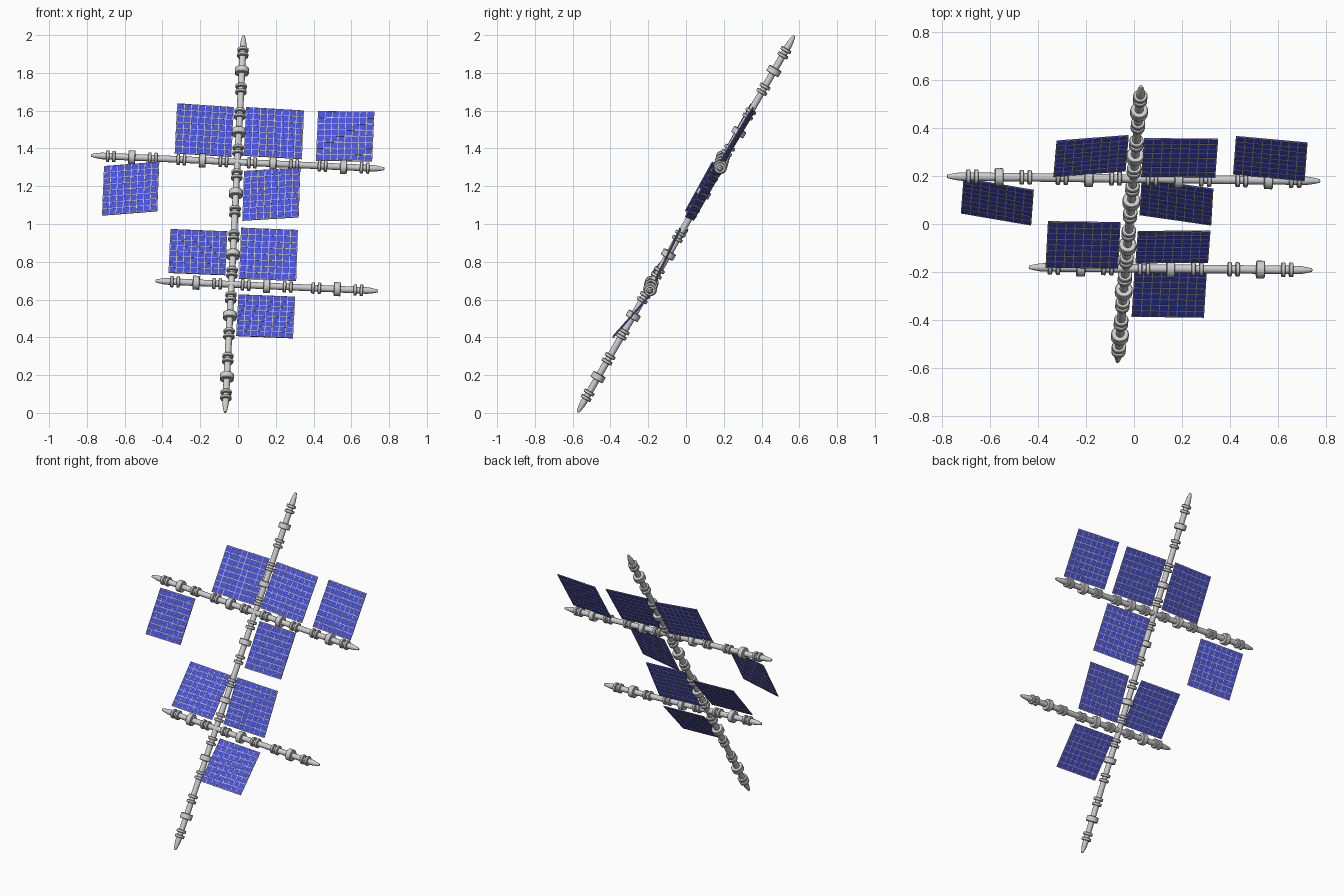
import bpy, bmesh, math
from mathutils import Vector

if "Cube" in bpy.data.objects:
    bpy.data.objects.remove(bpy.data.objects["Cube"])


def material(name, rgb):
    m = bpy.data.materials.new(name)
    m.diffuse_color = (*rgb, 1)
    m.use_nodes = True
    m.node_tree.nodes["Principled BSDF"].inputs["Base Color"].default_value = m.diffuse_color
    return m


GREY = material("boom grey", (0.62, 0.62, 0.62))
BLUE = material("cell blue", (0.065, 0.085, 0.70))
CREAM = material("grid cream", (0.62, 0.58, 0.40))


def finish(name, bm, mats, smooth=False):
    bmesh.ops.recalc_face_normals(bm, faces=bm.faces)
    me = bpy.data.meshes.new(name)
    bm.to_mesh(me)
    bm.free()
    ob = bpy.data.objects.new(name, me)
    bpy.context.collection.objects.link(ob)
    for m in mats:
        me.materials.append(m)
    if smooth:
        bpy.ops.object.select_all(action='DESELECT')
        ob.select_set(True)
        bpy.context.view_layer.objects.active = ob
        bpy.ops.object.shade_smooth_by_angle(angle=math.radians(35))
    return ob


def boom(name, a, b, count, sides=20):
    """Lathed boom: pointed tips, each section has a barrel and two ring pairs."""
    a, b = Vector(a), Vector(b)
    length, r, pitch = (b - a).length, 0.0175, 0.374
    tip = [(0, 0), (0.007, 0.001), (0.012, 0.022), (0.016, 0.045), (r, 0.060)]
    prof = [(x, z - length / 2) for x, z in tip]
    for i in range(count):
        c = (i - (count - 1) / 2) * pitch
        for off, rad, half in ((-0.128, 0.030, 0.009), (-0.095, 0.030, 0.009),
                               (0, 0.037, 0.018),
                               (0.095, 0.030, 0.009), (0.128, 0.030, 0.009)):
            z = c + off
            prof += [(r, z - half), (rad - 0.003, z - half), (rad, z - half + 0.003),
                     (rad, z + half - 0.003), (rad - 0.003, z + half), (r, z + half)]
    prof += [(x, length / 2 - z) for x, z in reversed(tip)]
    bm = bmesh.new()
    vs = [bm.verts.new((x, 0, z)) for x, z in prof]
    es = [bm.edges.new(e) for e in zip(vs, vs[1:])]
    bmesh.ops.spin(bm, geom=vs + es, cent=(0, 0, 0), axis=(0, 0, 1),
                   angle=math.tau, steps=sides, use_duplicate=False)
    bmesh.ops.remove_doubles(bm, verts=bm.verts, dist=1e-5)
    ob = finish(name, bm, [GREY], True)
    ob.rotation_mode = 'QUATERNION'
    ob.rotation_quaternion = (b - a).to_track_quat('Z', 'Y')
    ob.location = (a + b) / 2


def panel(name, tl, tr, bl, n=8):
    """Thin blue cell plate with a fine raised lattice on both sides."""
    tl, tr, bl = Vector(tl), Vector(tr), Vector(bl)
    u, v = tr - tl, bl - tl
    nrm = u.cross(v).normalized()
    bm = bmesh.new()

    def slab(s0, s1, t0, t1, h, mat):
        q = [[bm.verts.new(tl + u * s + v * t + nrm * k)
              for s, t in ((s0, t0), (s1, t0), (s1, t1), (s0, t1))] for k in (-h, h)]
        faces = [q[0][::-1], q[1]]
        faces += [[q[0][i], q[0][(i + 1) % 4], q[1][(i + 1) % 4], q[1][i]] for i in range(4)]
        for f in faces:
            bm.faces.new(f).material_index = mat

    slab(0, 1, 0, 1, 0.0022, 0)
    w, e = 0.0058, 0.001
    for i in range(n + 1):
        p = w + e + (1 - 2 * (w + e)) * i / n
        slab(p - w, p + w, e, 1 - e, 0.0032, 1)
        slab(e, 1 - e, p - w, p + w, 0.0030, 1)
    finish(name, bm, [BLUE, CREAM])


# Leaning spine and two cross booms
boom("spine", (-0.068, -0.573, 0.003), (0.030, 0.573, 1.997), 6)
boom("upper_boom", (-0.778, 0.198, 1.363), (0.775, 0.179, 1.292), 4)
boom("lower_boom", (-0.438, -0.180, 0.699), (0.742, -0.192, 0.645), 3)

# Solar panels: top left, top right, bottom left corners
panels = {
    "upper_panel_inner_left": ((-0.322, 0.345, 1.638), (-0.022, 0.368, 1.618), (-0.335, 0.198, 1.375)),
    "upper_panel_inner_right": ((0.042, 0.355, 1.618), (0.350, 0.353, 1.600), (0.030, 0.198, 1.362)),
    "upper_panel_outer_right": ((0.424, 0.364, 1.597), (0.722, 0.337, 1.594), (0.412, 0.208, 1.335)),
    "upper_panel_outer_left": ((-0.709, 0.190, 1.306), (-0.417, 0.140, 1.329), (-0.720, 0.046, 1.045)),
    "upper_panel_under_right": ((0.032, 0.188, 1.280), (0.330, 0.145, 1.298), (0.023, 0.039, 1.018)),
    "lower_panel_left": ((-0.358, 0.010, 0.972), (-0.056, 0.006, 0.960), (-0.368, -0.180, 0.742)),
    "lower_panel_right": ((0.016, -0.031, 0.980), (0.318, -0.030, 0.968), (0.006, -0.161, 0.711)),
    "lower_panel_under": ((0.002, -0.192, 0.626), (0.303, -0.196, 0.614), (-0.010, -0.384, 0.408)),
}
for name, corners in panels.items():
    panel(name, *corners)
